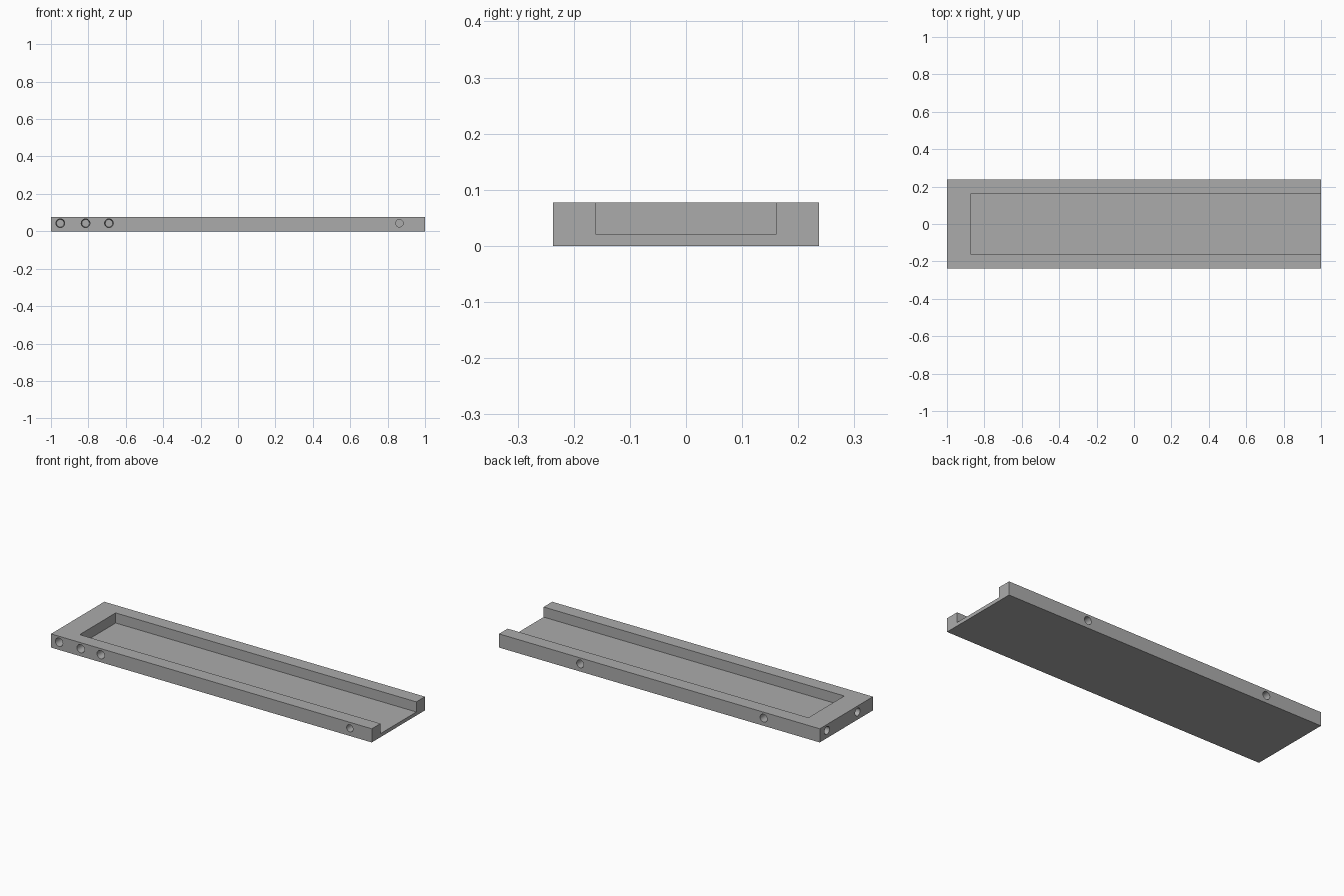
import bpy, bmesh, math
from mathutils import Matrix, Vector

if "Cube" in bpy.data.objects:
    bpy.data.objects.remove(bpy.data.objects["Cube"])

HALF_Y, TOP = 0.237, 0.077
HOLE_Z, DEPTH = 0.043, 0.05

grey = bpy.data.materials.new("plain grey")
grey.diffuse_color = (0.41, 0.41, 0.41, 1)
grey.use_nodes = True
grey.node_tree.nodes["Principled BSDF"].inputs["Base Color"].default_value = grey.diffuse_color


def add_box(bm, lo, hi):
    lo, hi = Vector(lo), Vector(hi)
    size = hi - lo
    m = Matrix.Translation((lo + hi) / 2) @ Matrix.Diagonal((*size, 1))
    bmesh.ops.create_cube(bm, size=1, matrix=m)


def add_hole(bm, x, y, inward, r_out, r_in):
    # blind round hole, starting just outside the face and running inward
    d = Vector(inward)
    rot = d.to_track_quat('Z', 'Y').to_matrix().to_4x4()
    mid = Vector((x, y, HOLE_Z)) + d * (DEPTH / 2 - 0.005)
    bmesh.ops.create_cone(bm, cap_ends=True, segments=32, radius1=r_out,
                          radius2=r_in, depth=DEPTH + 0.01,
                          matrix=Matrix.Translation(mid) @ rot)


def make_object(name, bm):
    me = bpy.data.meshes.new(name)
    bm.to_mesh(me)
    bm.free()
    me.materials.append(grey)
    ob = bpy.data.objects.new(name, me)
    bpy.context.collection.objects.link(ob)
    return ob


# solid tray block
bm = bmesh.new()
add_box(bm, (-1, -HALF_Y, 0), (1, HALF_Y, TOP))
tray = make_object("tray", bm)

# channel, open at the top and at the right end
bm = bmesh.new()
add_box(bm, (-0.875, -0.16, 0.02), (1.1, 0.16, 0.2))
channel = make_object("channel_cutter", bm)

# screw holes in the front, back and left faces
bm = bmesh.new()
for x in (-0.95, -0.815, -0.69):
    add_hole(bm, x, -HALF_Y, (0, 1, 0), 0.024, 0.020)
add_hole(bm, 0.863, -HALF_Y, (0, 1, 0), 0.020, 0.020)
for x in (0.494, -0.65):
    add_hole(bm, x, HALF_Y, (0, -1, 0), 0.022, 0.022)
for y in (0.173, -0.10):
    add_hole(bm, -1, y, (1, 0, 0), 0.022, 0.022)
holes = make_object("hole_cutter", bm)

# cut, then drop the cutters
bpy.context.view_layer.objects.active = tray
tray.select_set(True)
for cutter in (channel, holes):
    mod = tray.modifiers.new(cutter.name, 'BOOLEAN')
    mod.operation = 'DIFFERENCE'
    mod.solver = 'EXACT'
    mod.object = cutter
    bpy.ops.object.modifier_apply(modifier=mod.name)
    bpy.data.objects.remove(cutter)

bpy.ops.object.shade_smooth_by_angle(angle=math.radians(30))
